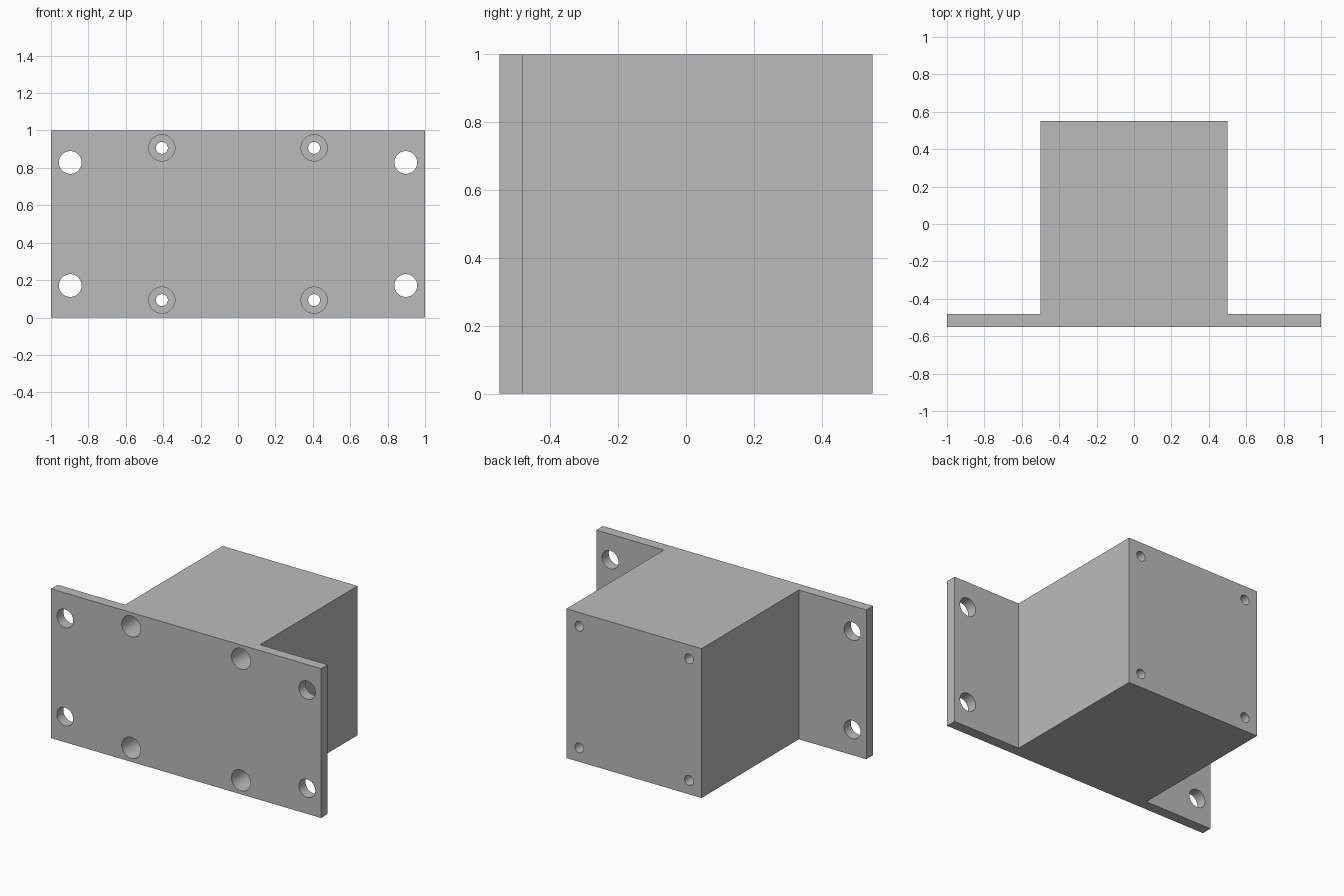
import bpy
import bmesh
import math
from mathutils import Matrix

cube = bpy.data.objects.get("Cube")
if cube:
    bpy.data.objects.remove(cube, do_unlink=True)

FRONT, BACK = -0.55, 0.55
FLANGE_BACK = -0.48
HEIGHT = 1.0

grey = bpy.data.materials.new("plain_grey")
grey.use_nodes = True
colour = (0.5, 0.5, 0.5, 1)
grey.diffuse_color = colour
grey.node_tree.nodes["Principled BSDF"].inputs["Base Color"].default_value = colour


def add_object(name, bm):
    bmesh.ops.recalc_face_normals(bm, faces=bm.faces)
    mesh = bpy.data.meshes.new(name)
    bm.to_mesh(mesh)
    bm.free()
    mesh.materials.append(grey)
    obj = bpy.data.objects.new(name, mesh)
    bpy.context.collection.objects.link(obj)
    return obj


def drill(target, name, x_off, z_off, radius, y0, y1):
    """Cut four mirrored round holes along y."""
    bm = bmesh.new()
    for sx in (-1, 1):
        for sz in (-1, 1):
            place = (Matrix.Translation((sx * x_off, (y0 + y1) / 2, HEIGHT / 2 + sz * z_off))
                     @ Matrix.Rotation(math.pi / 2, 4, "X"))
            bmesh.ops.create_cone(bm, cap_ends=True, segments=48, radius1=radius,
                                  radius2=radius, depth=y1 - y0, matrix=place)
    cutter = add_object(name, bm)
    cutter.hide_render = True
    mod = target.modifiers.new(name, "BOOLEAN")
    mod.operation = "DIFFERENCE"
    mod.solver = "EXACT"
    mod.object = cutter
    bpy.context.view_layer.objects.active = target
    bpy.ops.object.modifier_apply(modifier=name)
    bpy.data.objects.remove(cutter, do_unlink=True)


# Block with two side flanges, extruded from its plan outline
half = [(1.0, FRONT), (1.0, FLANGE_BACK), (0.5, FLANGE_BACK), (0.5, BACK)]
outline = half + [(-x, y) for x, y in reversed(half)]
bm = bmesh.new()
base = bm.faces.new([bm.verts.new((x, y, 0)) for x, y in outline])
top = bmesh.ops.extrude_face_region(bm, geom=[base])["geom"]
bmesh.ops.translate(bm, vec=(0, 0, HEIGHT),
                    verts=[v for v in top if isinstance(v, bmesh.types.BMVert)])
bracket = add_object("flanged_block", bm)

# Flange mounting holes, deep counterbores and the screw holes behind them
drill(bracket, "flange_holes", 0.897, 0.329, 0.061, FRONT - 0.1, FLANGE_BACK + 0.1)
drill(bracket, "counterbores", 0.407, 0.407, 0.07, FRONT - 0.1, 0.0)
drill(bracket, "screw_holes", 0.407, 0.407, 0.032, FRONT - 0.1, BACK + 0.1)

# Round hole walls, crisp block edges
bpy.ops.object.select_all(action="DESELECT")
bracket.select_set(True)
bpy.context.view_layer.objects.active = bracket
bpy.ops.object.shade_smooth_by_angle(angle=math.radians(30))
